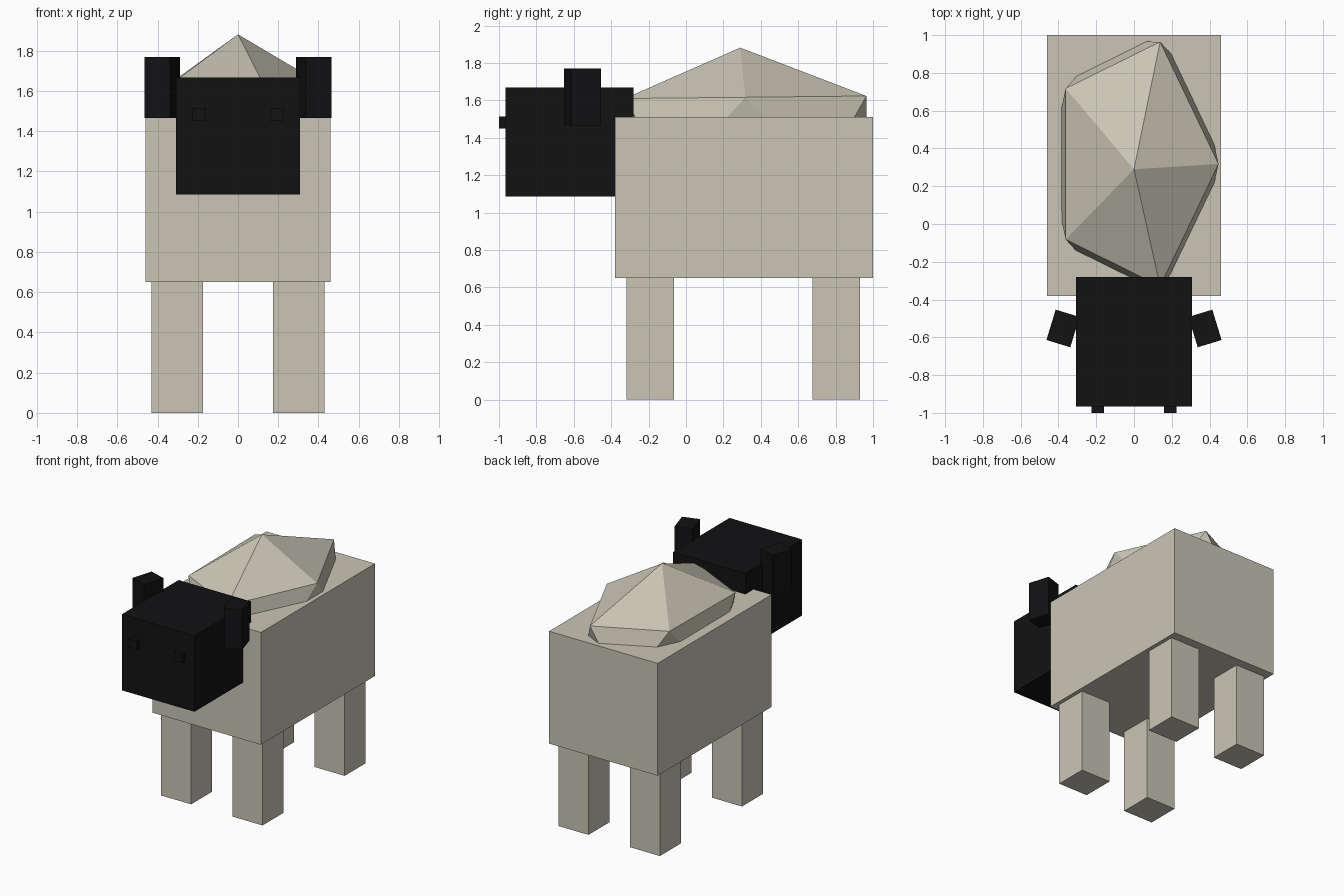
import bpy
from math import radians

if "Cube" in bpy.data.objects:
    bpy.data.objects.remove(bpy.data.objects["Cube"])


def material(name, rgb):
    m = bpy.data.materials.new(name)
    m.diffuse_color = (*rgb, 1)
    m.use_nodes = True
    m.node_tree.nodes["Principled BSDF"].inputs["Base Color"].default_value = m.diffuse_color
    return m


wool = material("wool", (0.59, 0.56, 0.46))
black = material("black", (0.006, 0.006, 0.007))


def box(name, lo, hi, mat, turn=0):
    """Box between two corners, optionally turned about its own upright axis."""
    centre = [(a + b) / 2 for a, b in zip(lo, hi)]
    bpy.ops.mesh.primitive_cube_add(size=1, location=centre, rotation=(0, 0, radians(turn)))
    ob = bpy.context.object
    ob.name = name
    ob.scale = [b - a for a, b in zip(lo, hi)]
    ob.data.materials.append(mat)
    return ob


# Body and head
box("body", (-0.46, -0.38, 0.65), (0.46, 1.0, 1.51), wool)
box("head", (-0.307, -0.965, 1.085), (0.307, -0.28, 1.668), black)

# Paired parts
for side, s in (("left", -1), ("right", 1)):
    def pair(name, x, y, z, mat, turn=0):
        xs = sorted((s * x[0], s * x[1]))
        box(f"{side}_{name}", (xs[0], y[0], z[0]), (xs[1], y[1], z[1]), mat, s * turn)

    pair("front_leg", (0.175, 0.43), (-0.317, -0.063), (0, 0.65), wool)
    pair("back_leg", (0.175, 0.43), (0.677, 0.93), (0, 0.65), wool)
    pair("ear", (0.31, 0.442), (-0.637, -0.469), (1.465, 1.77), black, 17)
    pair("eye", (0.16, 0.225), (-1.0, -0.96), (1.45, 1.515), black)

# Faceted tuft of wool half sunk into the back
bpy.ops.mesh.primitive_ico_sphere_add(subdivisions=1, radius=1, location=(0, 0.32, 1.402),
                                      rotation=(radians(0.6), 0, 0))
tuft = bpy.context.object
tuft.name = "wool_tuft"
tuft.scale = (0.5, 0.76, 0.48)
top = max(tuft.data.vertices, key=lambda v: v.co.z)
top.co.y -= 0.033
tuft.data.materials.append(wool)
